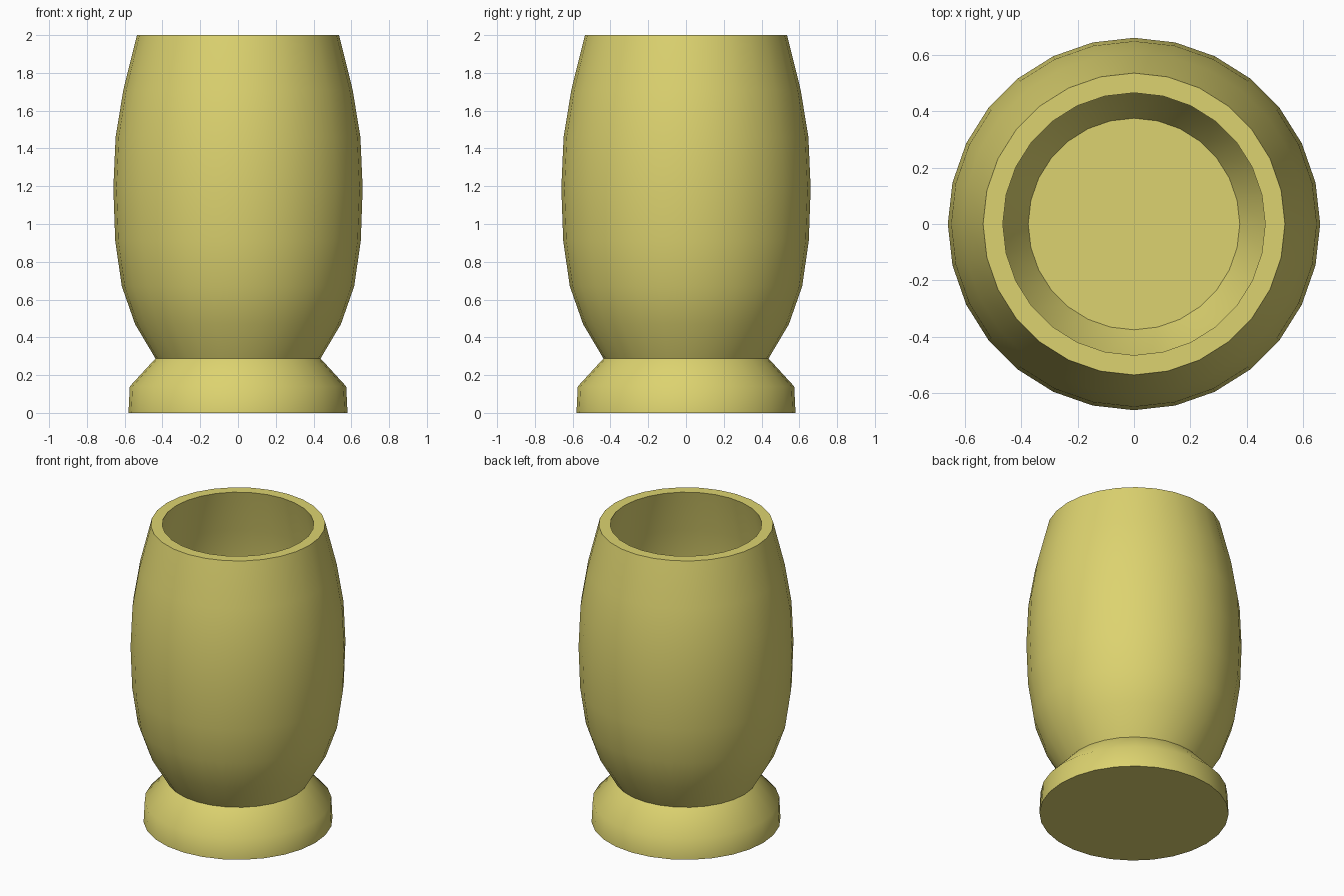
import bpy, bmesh, math

if "Cube" in bpy.data.objects:
    bpy.data.objects.remove(bpy.data.objects["Cube"])

SIDES = 28

# (radius, height) from the underside centre, up the outside, over the rim, down to the inner floor
profile = [
    (0.58, 0.0), (0.573, 0.14), (0.437, 0.288),              # flared foot and waist
    (0.545, 0.47), (0.615, 0.67), (0.65, 0.91), (0.66, 1.19),  # bulging body
    (0.648, 1.46), (0.607, 1.71), (0.535, 2.0),
    (0.465, 2.0), (0.535, 1.71), (0.577, 1.46), (0.59, 1.19),  # flat rim, inner wall
    (0.58, 0.91), (0.545, 0.67), (0.47, 0.48), (0.375, 0.31),
]

# Cup: stack of rings skinned together, capped by underside and inner floor
bm = bmesh.new()
rings = []
for r, z in profile:
    rings.append([bm.verts.new((r * math.cos(2 * math.pi * i / SIDES),
                                r * math.sin(2 * math.pi * i / SIDES), z))
                  for i in range(SIDES)])
for low, high in zip(rings, rings[1:]):
    for i in range(SIDES):
        j = (i + 1) % SIDES
        bm.faces.new((low[i], low[j], high[j], high[i]))
bm.faces.new(rings[0][::-1])
bm.faces.new(rings[-1])
bmesh.ops.recalc_face_normals(bm, faces=bm.faces)

mesh = bpy.data.meshes.new("cup")
bm.to_mesh(mesh)
bm.free()
cup = bpy.data.objects.new("cup", mesh)
bpy.context.collection.objects.link(cup)

# Yellow-olive colour
mat = bpy.data.materials.new("olive_yellow")
mat.diffuse_color = (0.72, 0.65, 0.16, 1)
mat.use_nodes = True
mat.node_tree.nodes["Principled BSDF"].inputs["Base Color"].default_value = mat.diffuse_color
mesh.materials.append(mat)

# Smooth sides, crisp rim, waist and base
bpy.context.view_layer.objects.active = cup
cup.select_set(True)
bpy.ops.object.shade_smooth_by_angle(angle=math.radians(48))
